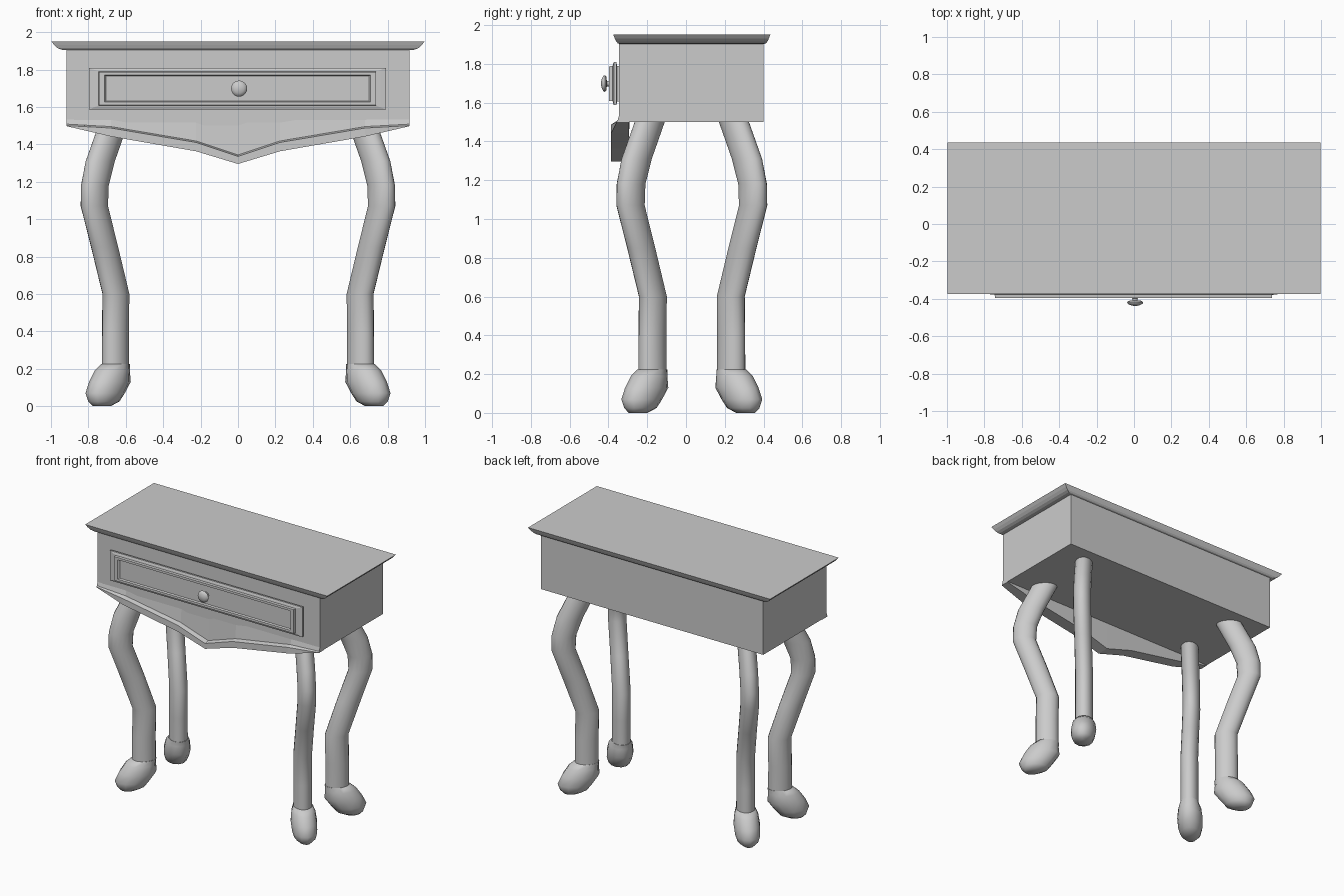
import bpy, bmesh, math
from mathutils import Vector

if "Cube" in bpy.data.objects:
    bpy.data.objects.remove(bpy.data.objects["Cube"])


def loft(name, rings, smooth=None, caps=True):
    """Skin a list of closed point rings into one mesh object."""
    bm = bmesh.new()
    vs = [[bm.verts.new(p) for p in r] for r in rings]
    n = len(rings[0])
    for a, b in zip(vs, vs[1:]):
        for i in range(n):
            j = (i + 1) % n
            bm.faces.new((a[i], a[j], b[j], b[i]))
    if caps:
        bm.faces.new(vs[0][::-1])
        bm.faces.new(vs[-1])
    bmesh.ops.remove_doubles(bm, verts=bm.verts, dist=0.0005)
    bmesh.ops.recalc_face_normals(bm, faces=bm.faces)
    me = bpy.data.meshes.new(name)
    bm.to_mesh(me)
    bm.free()
    ob = bpy.data.objects.new(name, me)
    bpy.context.collection.objects.link(ob)
    if smooth:
        bpy.ops.object.select_all(action='DESELECT')
        ob.select_set(True)
        bpy.context.view_layer.objects.active = ob
        bpy.ops.object.shade_smooth_by_angle(angle=math.radians(smooth))
    return ob


CORNERS = ((-1, -1), (1, -1), (1, 1), (-1, 1))


def rect_xy(hx, hy, z, cy=0.0275):
    return [(sx * hx, cy + sy * hy, z) for sx, sy in CORNERS]


def rect_xz(hx, hz, y, cz=1.698):
    return [(-0.003 + sx * hx, y, cz + sz * hz) for sx, sz in CORNERS]


# Case body and moulded top
loft("case_body", [rect_xy(0.917, 0.3725, 1.5), rect_xy(0.917, 0.3725, 1.907)])
loft("table_top", [rect_xy(hx, hy, z, 0.03) for hx, hy, z in (
    (0.92, 0.374, 1.903), (0.945, 0.382, 1.906), (0.965, 0.390, 1.915),
    (0.982, 0.397, 1.930), (0.998, 0.405, 1.950))])

# Pointed apron with a projecting moulding along its lower edge
# station: x, ledge height, lower edge height, front y
half = [(0.917, 1.5, 1.497, -0.358), (0.68, 1.487, 1.442, -0.386),
        (0.225, 1.41, 1.363, -0.388), (0, 1.335, 1.295, -0.388)]
stations = [(-x, a, b, y) for x, a, b, y in half] + half[-2::-1]
loft("apron", [[(x, -0.343, 1.54), (x, -0.353, zu + 0.008), (x, yf, zu),
                (x, yf, zl), (x, -0.295, zl), (x, -0.292, 1.51)]
               for x, zu, zl, yf in stations])

# Drawer front: stepped plate with a recessed panel
loft("drawer_front", [rect_xz(hx, hz, y) for hx, hz, y in (
    (0.775, 0.092, -0.340), (0.775, 0.092, -0.356), (0.794, 0.111, -0.358),
    (0.794, 0.111, -0.372), (0.765, 0.100, -0.376), (0.742, 0.091, -0.378),
    (0.740, 0.089, -0.396), (0.712, 0.072, -0.396), (0.703, 0.067, -0.384))])

# Turned drawer knob
knob = [(0.022, -0.38), (0.022, -0.392), (0.014, -0.398), (0.014, -0.408),
        (0.036, -0.411), (0.043, -0.418), (0.040, -0.426), (0.025, -0.434),
        (0.008, -0.438)]
loft("drawer_knob", [[(0.006 + r * math.cos(k * math.tau / 20), y,
                       1.698 + r * math.sin(k * math.tau / 20))
                      for k in range(20)] for r, y in knob], 50)

# Cabriole legs: outward shift along the diagonal, height, radial and side radius
leg = [(0.000, 0.21, 0.082, 0.064), (0.000, 0.40, 0.081, 0.063),
       (-0.003, 0.60, 0.081, 0.063), (0.082, 0.85, 0.083, 0.062),
       (0.160, 1.07, 0.083, 0.063), (0.156, 1.18, 0.085, 0.063),
       (0.115, 1.31, 0.093, 0.063), (0.015, 1.51, 0.092, 0.063)]
# Paw feet, same columns
foot = [(0.105, 0.000, 0.055, 0.040), (0.088, 0.025, 0.095, 0.072),
        (0.078, 0.070, 0.122, 0.086), (0.042, 0.130, 0.130, 0.090),
        (0.024, 0.190, 0.106, 0.082), (0.000, 0.225, 0.086, 0.067)]


def sweep(name, sections, sx, sy, n):
    base = Vector((sx * 0.655, 0.03 + sy * 0.203, 0))
    out = Vector((sx, sy, 0)).normalized()
    side = Vector((-out.y, out.x, 0))
    loft(name, [[base + out * (c + a * math.cos(k * math.tau / n))
                 + side * (t * math.sin(k * math.tau / n)) + Vector((0, 0, z))
                 for k in range(n)] for c, z, a, t in sections], 50)


for sx, sy in CORNERS:
    label = ("front" if sy < 0 else "back") + ("_left" if sx < 0 else "_right")
    sweep(label + "_leg", leg, sx, sy, 16)
    sweep(label + "_foot", foot, sx, sy, 12)
